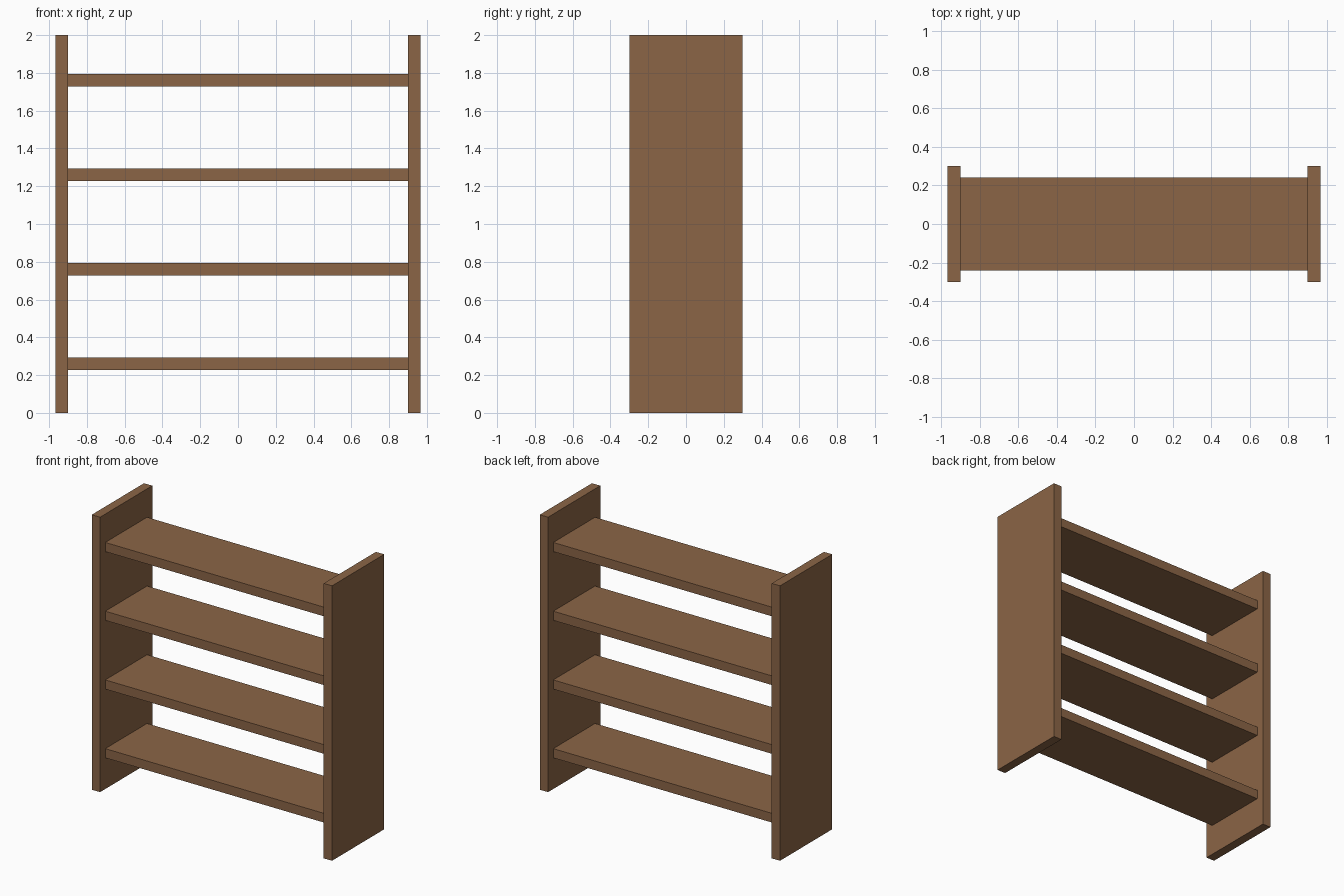
import bpy

if "Cube" in bpy.data.objects:
    bpy.data.objects.remove(bpy.data.objects["Cube"])

wood = bpy.data.materials.new("brown_wood")
wood.diffuse_color = (0.258, 0.130, 0.061, 1.0)
wood.use_nodes = True
wood.node_tree.nodes["Principled BSDF"].inputs["Base Color"].default_value = wood.diffuse_color


def board(name, size, center):
    bpy.ops.mesh.primitive_cube_add(size=1, location=center)
    obj = bpy.context.object
    obj.name = name
    obj.scale = size
    bpy.ops.object.transform_apply(location=False, rotation=False, scale=True)
    obj.data.materials.append(wood)
    return obj


HEIGHT, DEPTH, THICK = 2.0, 0.6, 0.0667
INNER = 0.9          # half the distance between the side panels
SHELF_DEPTH = 0.48

# Side panels
for side, name in ((-1, "left_panel"), (1, "right_panel")):
    board(name, (THICK, DEPTH, HEIGHT), (side * (INNER + THICK / 2), 0, HEIGHT / 2))

# Four evenly spaced shelves
for i in range(4):
    board(f"shelf_{i + 1}", (2 * INNER, SHELF_DEPTH, THICK), (0, 0, 0.26 + 0.5 * i))
